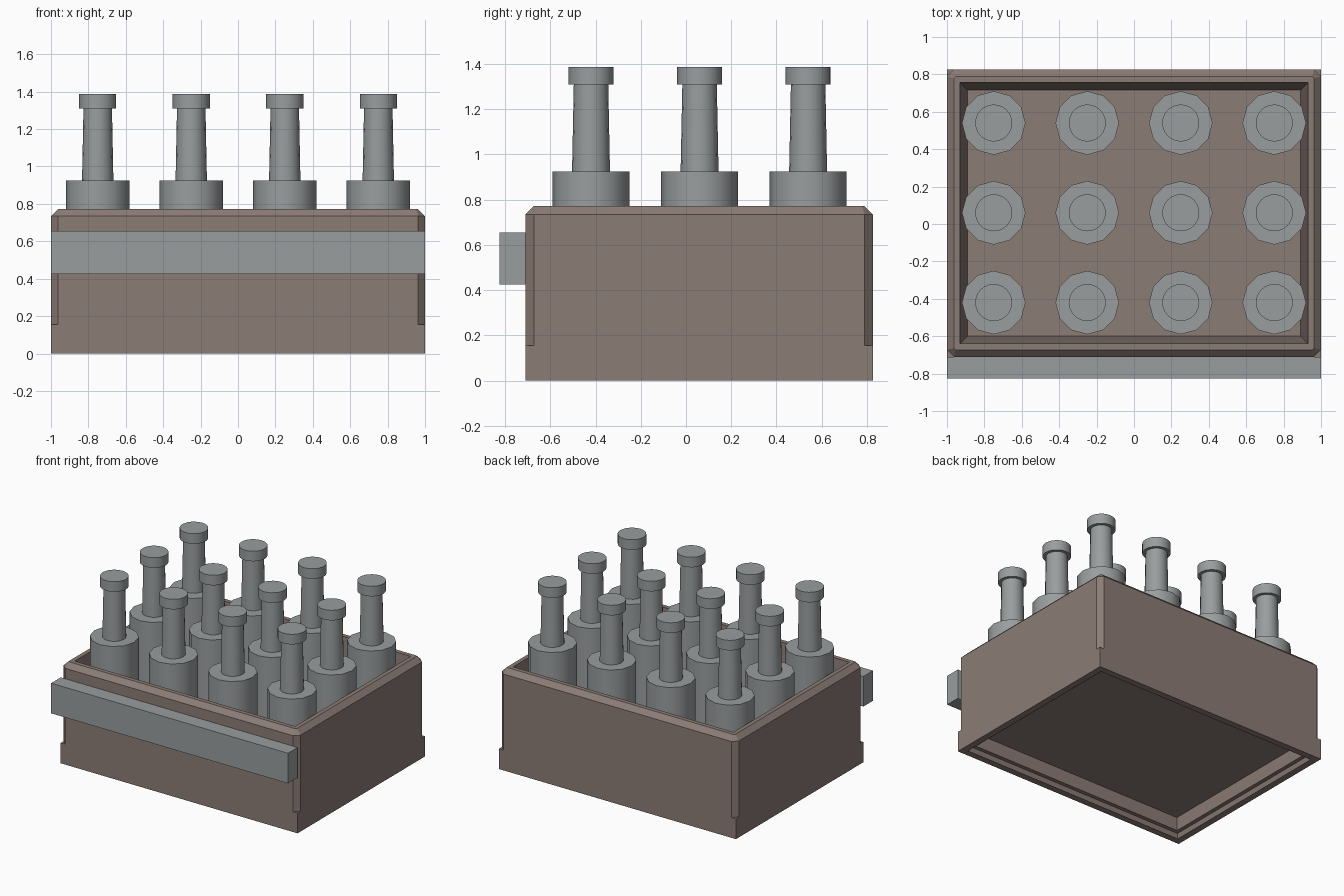
import bpy, bmesh, math

cube = bpy.data.objects.get("Cube")
if cube:
    bpy.data.objects.remove(cube, do_unlink=True)


def material(name, rgb):
    m = bpy.data.materials.new(name)
    m.use_nodes = True
    m.diffuse_color = (*rgb, 1)
    m.node_tree.nodes["Principled BSDF"].inputs["Base Color"].default_value = (*rgb, 1)
    return m


BROWN = material("dusty brown", (0.26, 0.20, 0.18))
GREY = material("cool grey", (0.32, 0.34, 0.345))


def loft(name, rings, mat, location=(0, 0, 0), smooth=False):
    """Skin a list of matching point rings and cap both ends."""
    bm = bmesh.new()
    loops = [[bm.verts.new(p) for p in ring] for ring in rings]
    for a, b in zip(loops, loops[1:]):
        for i in range(len(a)):
            j = (i + 1) % len(a)
            bm.faces.new((a[i], a[j], b[j], b[i]))
    bm.faces.new(loops[0][::-1])
    bm.faces.new(loops[-1])
    bmesh.ops.remove_doubles(bm, verts=bm.verts, dist=0.0001)
    bmesh.ops.recalc_face_normals(bm, faces=bm.faces)
    mesh = bpy.data.meshes.new(name)
    bm.to_mesh(mesh)
    bm.free()
    mesh.materials.append(mat)
    obj = bpy.data.objects.new(name, mesh)
    obj.location = location
    bpy.context.collection.objects.link(obj)
    if smooth:
        bpy.ops.object.select_all(action="DESELECT")
        obj.select_set(True)
        bpy.context.view_layer.objects.active = obj
        bpy.ops.object.shade_smooth_by_angle(angle=math.radians(40))
    return obj


def box_ring(z, inset, cut=0.0):
    """Rectangle with cut corners, inset from the crate outline."""
    x, y = 1.0 - inset, 0.768 - inset
    return [(sx * (x - dx), sy * (y - dy), z) for sx, sy, dx, dy in (
        (1, -1, 0, cut), (1, 1, 0, cut), (1, 1, cut, 0), (-1, 1, cut, 0),
        (-1, 1, 0, cut), (-1, -1, 0, cut), (-1, -1, cut, 0), (1, -1, cut, 0))]


def round_ring(z, radius, sides):
    return [(radius * math.cos(math.tau * i / sides),
             radius * math.sin(math.tau * i / sides), z) for i in range(sides)]


# Crate: recessed underside, square foot, cut corners, bevelled rim, tapered inside
loft("crate", [
    box_ring(0.13, 0.10), box_ring(0.035, 0.09), box_ring(0.035, 0.06),
    box_ring(0.0, 0.05), box_ring(0.0, 0.0), box_ring(0.155, 0.0),
    box_ring(0.155, 0.0, 0.037), box_ring(0.735, 0.0, 0.037),
    box_ring(0.772, 0.037, 0.01), box_ring(0.772, 0.07),
    box_ring(0.16, 0.11)], BROWN, (0, 0.058, 0))

# Front rail
loft("front_rail", [[(x, y, z) for x, y in
                     ((-1, -0.825), (1, -0.825), (1, -0.71), (-1, -0.71))]
                    for z in (0.425, 0.655)], GREY)

# Bottles: body, neck and cap, four across and three deep
for row in range(3):
    for col in range(4):
        spot = (-0.75 + 0.5 * col, -0.42 + 0.48 * row, 0)
        tag = f"{row + 1}_{col + 1}"
        loft(f"bottle_body_{tag}", [round_ring(0.16, 0.17, 12),
                                    round_ring(0.925, 0.17, 12)], GREY, spot, True)
        loft(f"bottle_neck_{tag}", [round_ring(0.92, 0.084, 16),
                                    round_ring(1.32, 0.076, 16)], GREY, spot, True)
        loft(f"bottle_cap_{tag}", [round_ring(1.31, 0.099, 24),
                                   round_ring(1.387, 0.099, 24)], GREY, spot, True)
